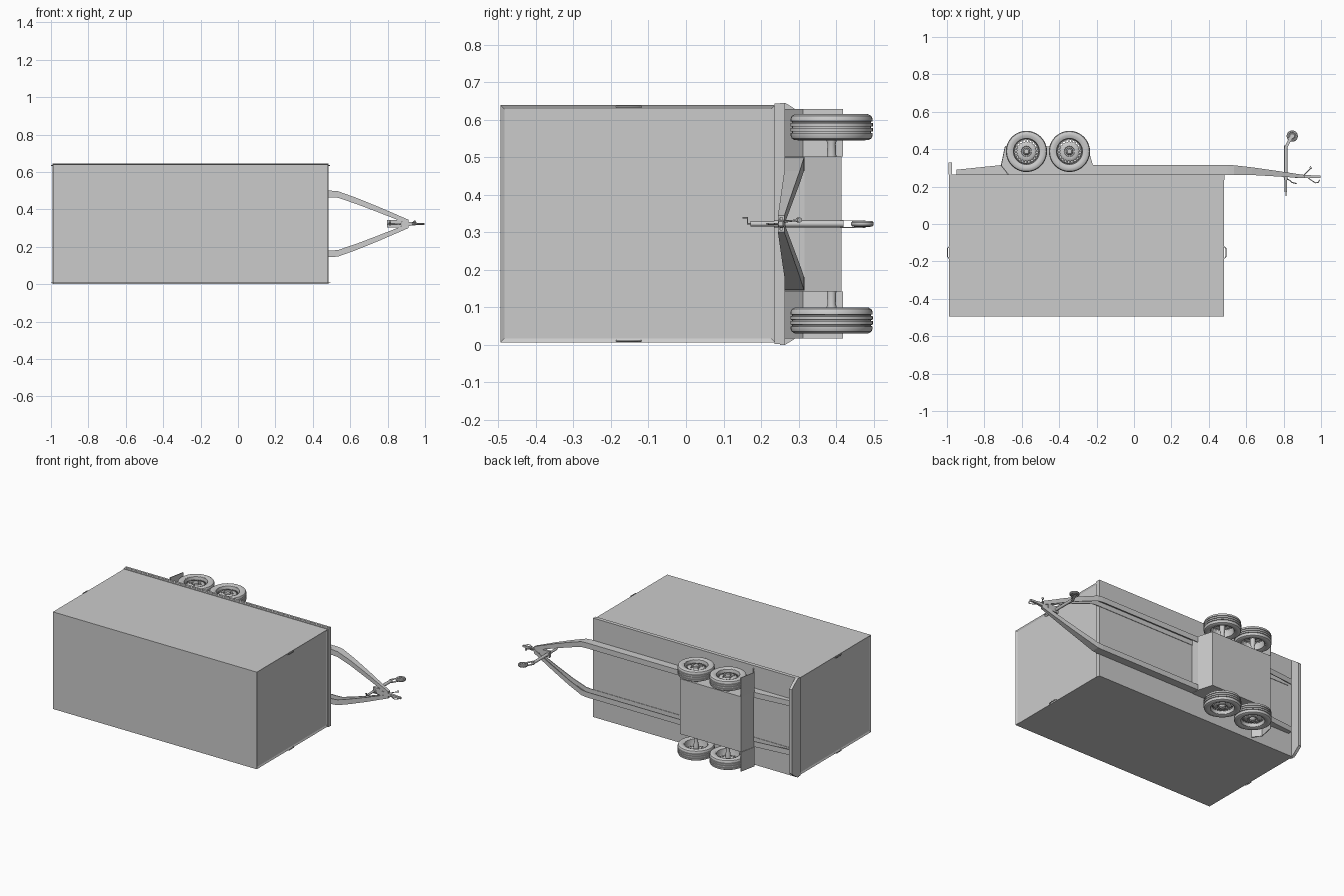
import bpy, bmesh
from math import sin, cos, pi, radians
from mathutils import Vector

if "Cube" in bpy.data.objects:
    bpy.data.objects.remove(bpy.data.objects["Cube"])

MID = 0.3225          # z of the trailer's centre plane (it lies on its side)


def make(name, verts, faces, smooth=False):
    me = bpy.data.meshes.new(name)
    me.from_pydata(verts, [], faces)
    bm = bmesh.new()
    bm.from_mesh(me)
    bmesh.ops.remove_doubles(bm, verts=bm.verts, dist=1e-5)
    bmesh.ops.recalc_face_normals(bm, faces=bm.faces)
    bm.to_mesh(me)
    bm.free()
    ob = bpy.data.objects.new(name, me)
    bpy.context.collection.objects.link(ob)
    if smooth:
        bpy.ops.object.select_all(action='DESELECT')
        ob.select_set(True)
        bpy.context.view_layer.objects.active = ob
        bpy.ops.object.shade_smooth_by_angle(angle=radians(35))
    return ob


def loft(name, rings, smooth=False):
    n = len(rings[0])
    faces = [(r * n + i, r * n + (i + 1) % n, (r + 1) * n + (i + 1) % n, (r + 1) * n + i)
             for r in range(len(rings) - 1) for i in range(n)]
    faces += [tuple(range(n)), tuple(range((len(rings) - 1) * n, len(rings) * n))]
    return make(name, [v for ring in rings for v in ring], faces, smooth)


def box(name, x, y, z):
    ring = lambda k: [(x[0], y[0], k), (x[1], y[0], k), (x[1], y[1], k), (x[0], y[1], k)]
    return loft(name, [ring(z[0]), ring(z[1])])


def prism_z(name, prof, z0, z1):
    return loft(name, [[(x, y, z) for x, y in prof] for z in (z0, z1)])


def lathe(name, prof, cx, cy, cz, s=1, segs=40, closed=False, skip=None):
    """Spin (radius, height) points round the z direction; skip = band with open slots."""
    n = len(prof)
    verts = [(cx + r * cos(2 * pi * i / segs), cy + r * sin(2 * pi * i / segs), cz + s * h)
             for i in range(segs) for r, h in prof]
    faces = []
    for i in range(segs):
        j = (i + 1) % segs
        for k in range(n if closed else n - 1):
            if k == skip and i % 2:
                continue
            m = (k + 1) % n
            q = [i * n + k, i * n + m, j * n + m, j * n + k]
            faces.append(q)
    return make(name, verts, faces, True)


def rod(name, pts, r):
    cu = bpy.data.curves.new(name, 'CURVE')
    cu.dimensions = '3D'
    cu.bevel_depth, cu.bevel_resolution, cu.use_fill_caps = r, 2, True
    sp = cu.splines.new('POLY')
    sp.points.add(len(pts) - 1)
    for p, q in zip(sp.points, pts):
        p.co = (*q, 1)
        p.radius = 1
    ob = bpy.data.objects.new(name, cu)
    bpy.context.collection.objects.link(ob)
    return ob


# Cargo body with recessed end panels
body = box("cargo_body", (-0.988, 0.482), (-0.495, 0.238), (0.006, 0.639))
bm = bmesh.new()
bm.from_mesh(body.data)
ends = [f for f in bm.faces if abs(f.normal.x) > 0.9]
bmesh.ops.inset_individual(bm, faces=ends, thickness=0.015, depth=-0.005)
bm.to_mesh(body.data)
bm.free()

# Floor frame: stepped edge channel
box("floor_frame_upper", (-0.99, 0.485), (0.236, 0.250), (0.002, 0.643))
box("floor_frame_lower", (-0.99, 0.485), (0.250, 0.264), (0.0, 0.645))

# End handles on both long edges
for ex, d in ((0.482, 1), (-0.988, -1)):
    for s in (-1, 1):
        z = MID + s * 0.312
        rod("end_handle", [(ex, -0.185, z), (ex + d * 0.009, -0.175, z),
                           (ex + d * 0.009, -0.130, z), (ex, -0.120, z)], 0.0025)

# Rear light bar with chamfered ends
half = [(0.3225, 0.264), (0.310, 0.285), (0.275, 0.328)]
prof = [(y, MID + d) for d, y in half] + [(y, MID - d) for d, y in reversed(half)]
loft("rear_light_bar", [[(x, y, z) for y, z in prof] for x in (-0.993, -0.974)])

# Chassis rails and drawbar: x, upper y, lower y, centre offset, width
PATH = [(-0.95, 0.262, 0.290, 0.160, 0.035), (-0.71, 0.262, 0.315, 0.160, 0.035),
        (0.50, 0.262, 0.316, 0.160, 0.035), (0.535, 0.263, 0.314, 0.157, 0.035),
        (0.63, 0.262, 0.303, 0.124, 0.033), (0.75, 0.255, 0.286, 0.077, 0.030),
        (0.912, 0.245, 0.262, 0.010, 0.024)]
T = 0.005
for s in (-1, 1):
    rings = []
    for x, y0, y1, c, w in PATH:
        o, i = c + w / 2, c - w / 2
        sec = [(y0, i), (y0, o), (y1, o), (y1, i), (y1 - T, i),
               (y1 - T, o - T), (y0 + T, o - T), (y0 + T, i)]
        rings.append([(x, y, MID + s * d) for y, d in sec])
    loft("chassis_rail", rings)

# Axle housing between the rails
prism_z("axle_housing", [(-0.675, 0.264), (-0.710, 0.312), (-0.688, 0.414), (-0.248, 0.414),
                         (-0.220, 0.316), (-0.220, 0.264)], MID - 0.180, MID + 0.180)

# Wheels, axles and rear flaps
tread = [(0.072, -0.030), (0.085, -0.035), (0.098, -0.0345), (0.106, -0.030), (0.1095, -0.022),
         (0.1095, -0.016), (0.105, -0.015), (0.105, -0.012), (0.110, -0.011), (0.110, -0.002),
         (0.105, -0.0015)]
tyre = tread + [(r, -h) for r, h in reversed(tread)]
rim = [(0.074, -0.030), (0.070, -0.028), (0.067, 0.000), (0.063, 0.012), (0.052, 0.014),
       (0.044, 0.019), (0.028, 0.020), (0.026, 0.012), (0.0, 0.012)]
lip = [(0.074, 0.030), (0.070, 0.029), (0.067, 0.010), (0.066, 0.002), (0.070, 0.000), (0.074, 0.002)]
hub = [(0.0, 0.010), (0.020, 0.010), (0.018, 0.026), (0.012, 0.032), (0.0, 0.033)]
axle = [(0.0, -0.085), (0.013, -0.085), (0.011, -0.045), (0.016, -0.025), (0.016, 0.012), (0.0, 0.012)]
for s in (-1, 1):
    for cx in (-0.575, -0.345):
        c = (cx, 0.388, MID + s * 0.2575, s)
        lathe("tyre", tyre, *c, closed=True)
        r = lathe("wheel_rim", rim, *c, skip=3)
        m = r.modifiers.new("thickness", 'SOLIDIFY')
        m.thickness = 0.002
        lathe("rim_lip", lip, *c, closed=True)
        lathe("wheel_hub", hub, *c, segs=20)
        lathe("axle_stub", axle, *c, segs=16)
        for k in range(5):
            a = 2 * pi * k / 5
            lathe("wheel_bolt", [(0.0, 0.012), (0.004, 0.012), (0.004, 0.025), (0.0, 0.025)],
                  cx + 0.036 * cos(a), 0.388 + 0.036 * sin(a), c[2], s, segs=6)
    prism_z("mud_flap", [(-0.675, 0.264), (-0.712, 0.312), (-0.690, 0.418), (-0.686, 0.418),
                         (-0.707, 0.312), (-0.668, 0.264)], MID + s * 0.180, MID + s * 0.306)

# Coupling head at the tip
loft("coupling_head", [[(x, y0, MID - w), (x, y0, MID + w), (x, y1, MID + w), (x, y1, MID - w)]
                       for x, y0, y1, w in ((0.86, 0.246, 0.262, 0.012), (0.92, 0.245, 0.262, 0.010),
                                            (0.96, 0.246, 0.260, 0.006), (0.998, 0.246, 0.258, 0.006))])
rod("coupling_handle", [(0.93, 0.248, MID), (0.945, 0.236, MID), (0.97, 0.220, MID),
                        (0.985, 0.222, MID), (0.992, 0.236, MID)], 0.0025)
rod("brake_handle", [(0.80, 0.252, MID), (0.83, 0.235, MID), (0.845, 0.222, MID),
                     (0.87, 0.216, MID)], 0.0028)
rod("release_lever", [(0.905, 0.258, MID + 0.005), (0.945, 0.298, MID + 0.010)], 0.0025)
rod("release_knob", [(0.940, 0.298, MID + 0.010), (0.949, 0.303, MID + 0.010)], 0.007)

# Jockey wheel with post, clamp, fork and crank
PX = 0.812
rod("jockey_post", [(PX, 0.172, MID), (PX, 0.350, MID)], 0.007)
rod("jockey_sleeve", [(PX, 0.235, MID), (PX, 0.420, MID)], 0.0095)
box("jockey_clamp", (PX - 0.015, PX + 0.06), (0.250, 0.266), (MID - 0.020, MID + 0.020))
rod("jockey_crank", [(PX, 0.175, MID), (PX, 0.164, MID), (PX, 0.164, MID + 0.016),
                     (PX, 0.150, MID + 0.016)], 0.0025)
for s in (-1, 1):
    loft("jockey_fork", [[(x, y, MID + s * d) for x, y in ((PX - 0.008, 0.41), (PX + 0.009, 0.41),
                                                          (0.852, 0.472), (0.838, 0.478))]
                         for d in (0.0085, 0.0105)])
lathe("jockey_wheel", [(0.0, -0.007), (0.012, -0.007), (0.015, -0.004), (0.019, -0.004), (0.021, -0.008),
                       (0.027, -0.007), (0.030, -0.003), (0.030, 0.003), (0.027, 0.007), (0.021, 0.008),
                       (0.019, 0.004), (0.015, 0.004), (0.012, 0.007), (0.0, 0.007)],
      0.846, 0.470, MID, segs=28)
